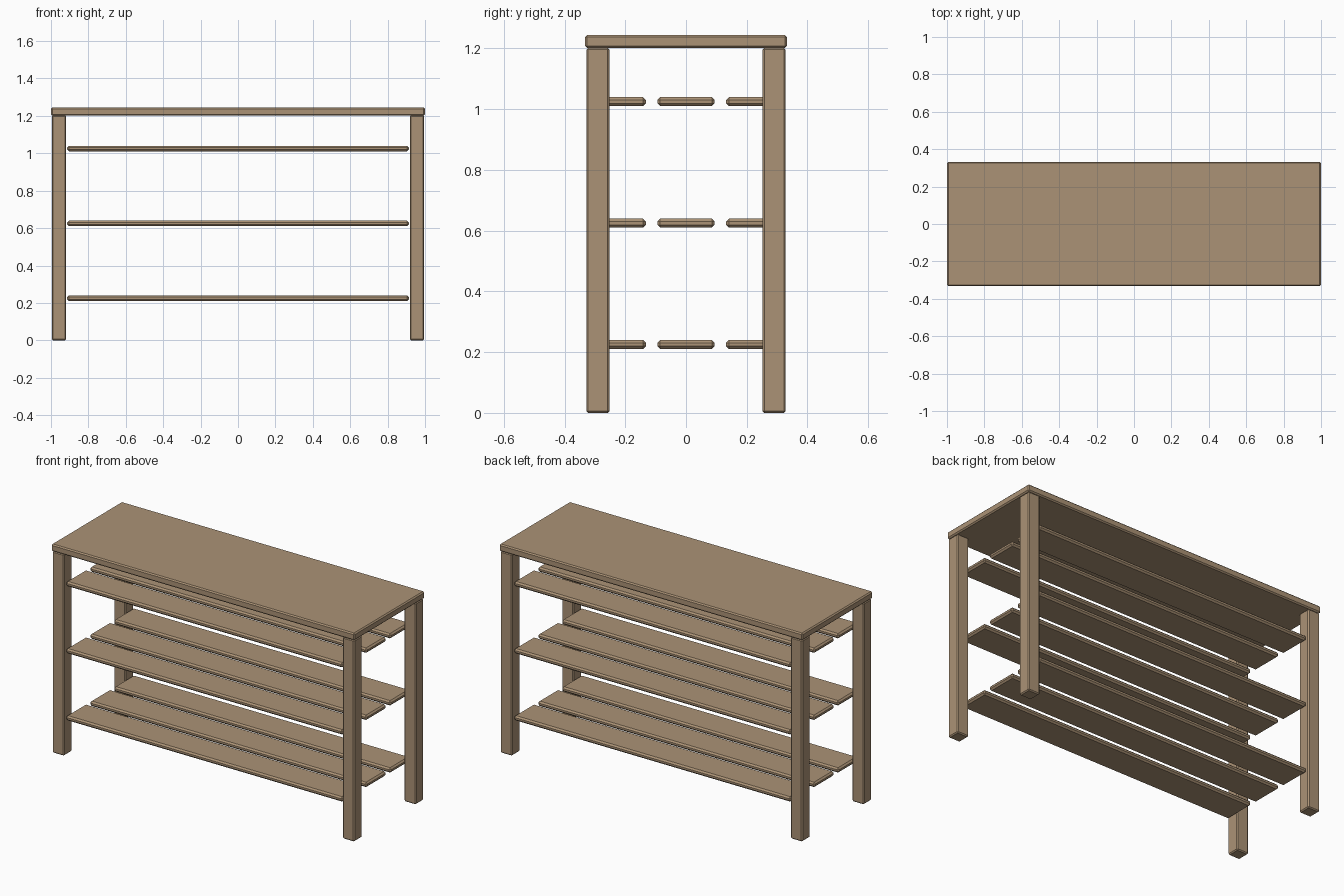
import bpy
import bmesh
from mathutils import Matrix

default_cube = bpy.data.objects.get("Cube")
if default_cube:
    bpy.data.objects.remove(default_cube, do_unlink=True)

# Single wood colour
wood = bpy.data.materials.new("light_brown_wood")
wood.use_nodes = True
colour = (0.41, 0.29, 0.18, 1)
wood.diffuse_color = colour
wood.node_tree.nodes["Principled BSDF"].inputs["Base Color"].default_value = colour


def board(name, centre, size, bevel):
    """Box with chamfered edges."""
    mesh = bpy.data.meshes.new(name)
    bm = bmesh.new()
    bmesh.ops.create_cube(bm, size=1, matrix=Matrix.Diagonal((*size, 1)))
    bmesh.ops.bevel(bm, geom=bm.edges[:], offset=bevel, segments=1, affect='EDGES')
    bm.to_mesh(mesh)
    bm.free()
    mesh.materials.append(wood)
    obj = bpy.data.objects.new(name, mesh)
    obj.location = centre
    bpy.context.collection.objects.link(obj)
    return obj


# Table top
board("table_top", (0, 0, 1.223), (2, 0.665, 0.043), 0.007)

# Four square legs
for side, sx in (("left", 1), ("right", -1)):
    for end, sy in (("front", -1), ("back", 1)):
        board(f"{end}_{side}_leg", (sx * 0.957, sy * 0.29, 0.601),
              (0.077, 0.076, 1.202), 0.006)

# Three shelves of three slats each
for level, z in (("lower", 0.225), ("middle", 0.625), ("upper", 1.025)):
    for row, y in (("front", -0.226), ("centre", 0), ("back", 0.226)):
        board(f"{level}_shelf_{row}_slat", (0, y, z), (1.826, 0.188, 0.029), 0.009)
